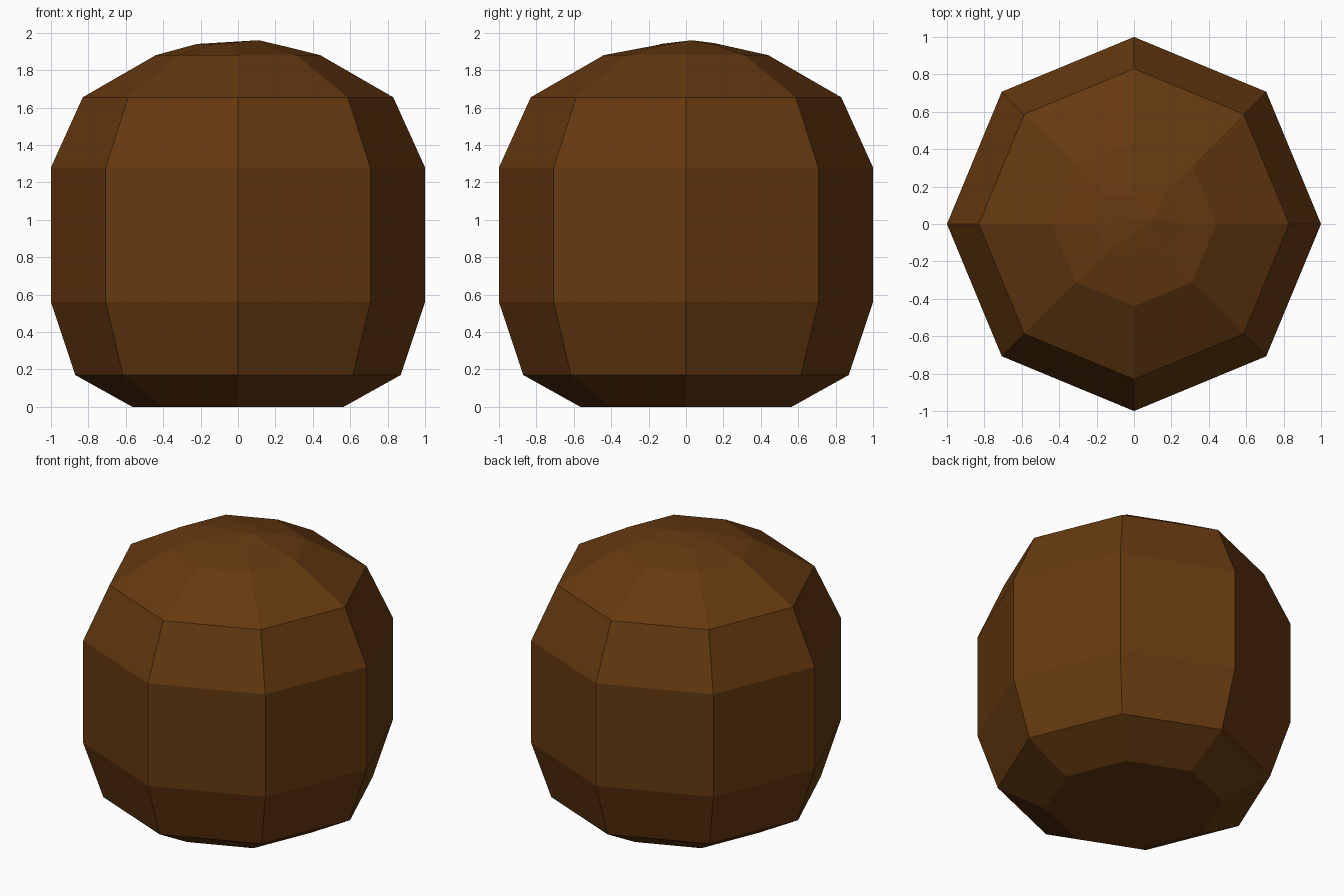
import bpy, bmesh, math

if "Cube" in bpy.data.objects:
    bpy.data.objects.remove(bpy.data.objects["Cube"])

brown = bpy.data.materials.new("dark_brown")
brown.diffuse_color = (0.13, 0.041, 0.005, 1)
brown.use_nodes = True
brown.node_tree.nodes["Principled BSDF"].inputs["Base Color"].default_value = brown.diffuse_color

SIDES = 8
# radius, height of each ring from the base to the crown
profile = [(0.565, 0), (0.87, 0.17), (1, 0.56), (1, 1.28),
           (0.83, 1.655), (0.44, 1.88)]
# uneven radius and height around the small crown ring
crown_r = [0.26, 0.24, 0.15, 0.21, 0.22, 0.19, 0.15, 0.19]
crown_z = [1.925, 1.93, 1.945, 1.935, 1.94, 1.94, 1.935, 1.93]


def ring(bm, radii, heights):
    return [bm.verts.new((r * math.cos(math.tau * i / SIDES),
                          r * math.sin(math.tau * i / SIDES), z))
            for i, (r, z) in enumerate(zip(radii, heights))]


# Faceted barrel body
bm = bmesh.new()
rings = [ring(bm, [r] * SIDES, [z] * SIDES) for r, z in profile]
rings.append(ring(bm, crown_r, crown_z))
bm.faces.new(rings[0][::-1])
for low, high in zip(rings, rings[1:]):
    for i in range(SIDES):
        j = (i + 1) % SIDES
        bm.faces.new((low[i], low[j], high[j], high[i]))

# Slightly off-centre lumpy peak
peak = bm.verts.new((0.11, 0.03, 1.96))
for i in range(SIDES):
    bm.faces.new((rings[-1][i], rings[-1][(i + 1) % SIDES], peak))
bmesh.ops.recalc_face_normals(bm, faces=bm.faces)

mesh = bpy.data.meshes.new("rounded_body")
bm.to_mesh(mesh)
bm.free()
mesh.materials.append(brown)
body = bpy.data.objects.new("rounded_body", mesh)
bpy.context.collection.objects.link(body)
